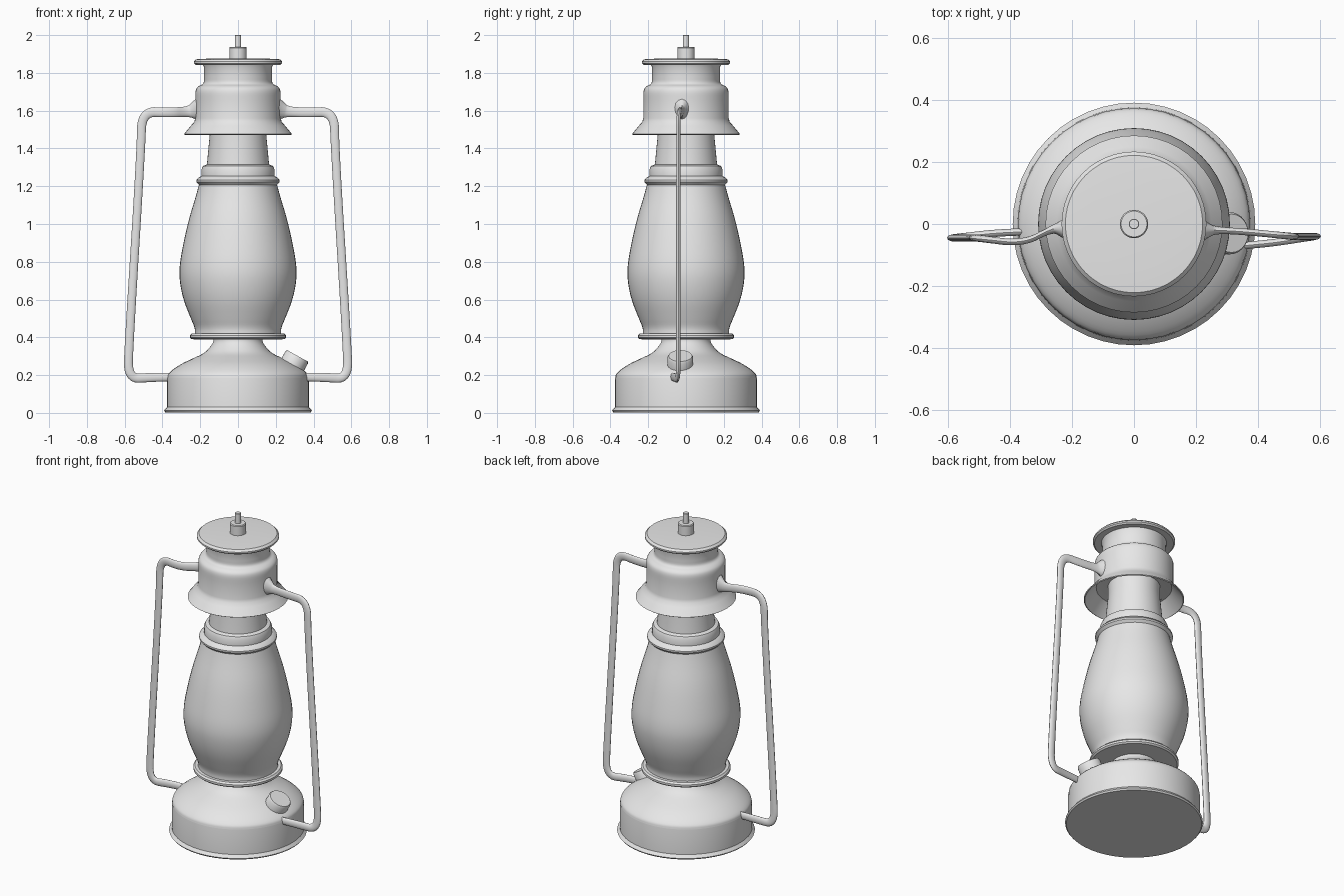
import bpy, bmesh, math
from mathutils import Vector

cube = bpy.data.objects.get("Cube")
if cube:
    bpy.data.objects.remove(cube, do_unlink=True)

# One plain grey for the whole lantern
GREY = (0.8, 0.8, 0.8, 1)
mat = bpy.data.materials.new("plain_grey")
mat.use_nodes = True
mat.diffuse_color = GREY
mat.node_tree.nodes["Principled BSDF"].inputs["Base Color"].default_value = GREY


def finish(bm, name):
    bmesh.ops.remove_doubles(bm, verts=bm.verts, dist=0.0002)
    bmesh.ops.recalc_face_normals(bm, faces=bm.faces)
    mesh = bpy.data.meshes.new(name)
    bm.to_mesh(mesh)
    bm.free()
    mesh.materials.append(mat)
    obj = bpy.data.objects.new(name, mesh)
    bpy.context.collection.objects.link(obj)
    bpy.ops.object.select_all(action='DESELECT')
    obj.select_set(True)
    bpy.context.view_layer.objects.active = obj
    bpy.ops.object.shade_smooth_by_angle(angle=math.radians(38))
    return obj


def rounded(points, steps=2):
    """Corner-cutting that keeps both ends of the path."""
    pts = [Vector(p) for p in points]
    for _ in range(steps):
        out = [pts[0]]
        for a, b in zip(pts, pts[1:]):
            out += [a.lerp(b, 0.25), a.lerp(b, 0.75)]
        pts = out + [pts[-1]]
    return pts


def lathe(name, profile, segments=48):
    """Revolve (radius, height) points, closed on the axis at both ends."""
    pts = [(0, profile[0][1]), *profile, (0, profile[-1][1])]
    bm = bmesh.new()
    verts = [bm.verts.new((r, 0, z)) for r, z in pts]
    edges = [bm.edges.new(pair) for pair in zip(verts, verts[1:])]
    bmesh.ops.spin(bm, geom=verts + edges, cent=(0, 0, 0), axis=(0, 0, 1),
                   angle=math.tau, steps=segments)
    return finish(bm, name)


def flat_tube(name, path, sides=14):
    """Sweep an oval along (x, y, z, half_height, half_depth) points."""
    bm = bmesh.new()
    rings = []
    for i, p in enumerate(path):
        t = path[min(i + 1, len(path) - 1)] - path[max(i - 1, 0)]
        across = Vector((-t[2], 0, t[0])).normalized()
        centre = Vector(p[:3])
        rings.append([bm.verts.new(centre + across * p[3] * math.cos(a)
                                   + Vector((0, p[4] * math.sin(a), 0)))
                      for a in (math.tau * k / sides for k in range(sides))])
    for a, b in zip(rings, rings[1:]):
        for k in range(sides):
            n = (k + 1) % sides
            bm.faces.new((a[k], a[n], b[n], b[k]))
    bm.faces.new(rings[0])
    bm.faces.new(rings[-1])
    return finish(bm, name)


# Fuel tank with a foot rim and a domed shoulder
shoulder = rounded([(0.375, 0.185), (0.37, 0.21), (0.31, 0.255), (0.24, 0.288),
                    (0.18, 0.315), (0.15, 0.345), (0.13, 0.375), (0.13, 0.4)])
lathe("fuel_tank", [(0.385, 0.003), (0.392, 0.012), (0.377, 0.03)] + shoulder)

# Burner plate under the globe
lathe("burner_plate", [(0.13, 0.388), (0.245, 0.39), (0.254, 0.398),
                       (0.254, 0.41), (0.245, 0.42), (0.2, 0.422)])

# Globe
globe = rounded([(0.228, 0.415), (0.228, 0.45), (0.25, 0.5), (0.29, 0.6),
                 (0.31, 0.7), (0.31, 0.78), (0.293, 0.88), (0.262, 1.02),
                 (0.222, 1.15), (0.205, 1.215)])
lathe("globe", globe)

# Collar ring and tapered chimney
lathe("globe_collar", [(0.2, 1.2), (0.221, 1.222), (0.221, 1.232), (0.208, 1.247),
                       (0.193, 1.253), (0.193, 1.29), (0.185, 1.307), (0.166, 1.315)])
lathe("chimney", [(0.166, 1.3), (0.148, 1.49), (0.148, 1.6)])

# Hood with a flared skirt, hollow below
hood_top = rounded([(0.226, 1.66), (0.226, 1.71), (0.21, 1.73), (0.18, 1.742),
                    (0.18, 1.78)])
lathe("hood", [(0.14, 1.56), (0.215, 1.55), (0.28, 1.472), (0.286, 1.476),
               (0.25, 1.52), (0.232, 1.54), (0.226, 1.56)] + hood_top
      + [(0.18, 1.83), (0.188, 1.85)])

# Lid, knob and pin
lathe("lid", [(0.18, 1.845), (0.225, 1.843), (0.234, 1.851), (0.234, 1.86),
              (0.222, 1.872), (0.15, 1.876)])
lathe("lid_knob", [(0.046, 1.87), (0.046, 1.933), (0.042, 1.938)], 24)
lathe("lid_pin", [(0.017, 1.93), (0.017, 1.998), (0.015, 2.0)], 16)

# Tilted filler cap on the tank shoulder
cap = lathe("filler_cap", [(0.055, -0.14), (0.055, -0.07), (0.068, -0.07),
                           (0.068, -0.01), (0.062, 0)], 28)
cap.location = (0.315, -0.03, 0.302)
cap.rotation_euler = (0, math.radians(29), 0)

# Side tubes: flared at the hood, flattened where they meet the tank
for name, side, depth in (("left_side_tube", 1, (-0.07, -0.06, -0.04, -0.04, -0.025, -0.02)),
                          ("right_side_tube", -1, (-0.025, -0.03, -0.045, -0.045, -0.065, -0.015))):
    low, low_bend, leg, top_bend, arm, root = depth
    controls = [
        (0.355, low, 0.19, 0.022, 0.012), (0.46, low_bend, 0.188, 0.024, 0.012),
        (0.583, leg, 0.18, 0.024, 0.012), (0.577, leg, 0.37, 0.023, 0.012),
        (0.513, leg, 1.40, 0.022, 0.012), (0.51, top_bend, 1.595, 0.025, 0.011),
        (0.36, arm, 1.59, 0.026, 0.011), (0.265, root, 1.595, 0.026, 0.011),
        (0.235, root, 1.6, 0.045, 0.026), (0.21, root, 1.605, 0.06, 0.045)]
    flat_tube(name, rounded([(side * c[0], *c[1:]) for c in controls], 3))
